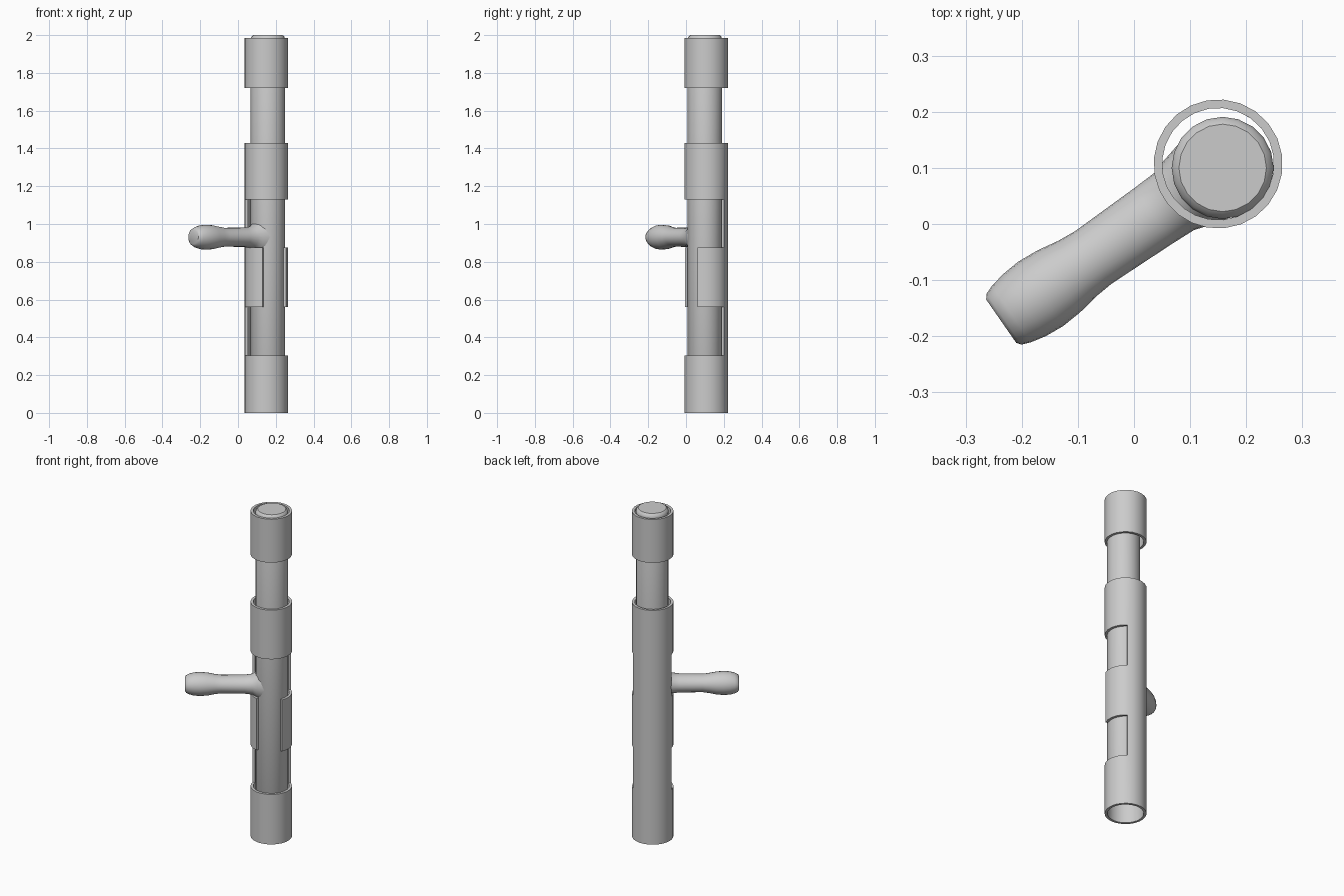
import bpy, math
from mathutils import Vector

if "Cube" in bpy.data.objects:
    bpy.data.objects.remove(bpy.data.objects["Cube"])


def make(name, verts, faces, angle=35):
    me = bpy.data.meshes.new(name)
    me.from_pydata(verts, [], faces)
    me.validate()
    ob = bpy.data.objects.new(name, me)
    bpy.context.collection.objects.link(ob)
    bpy.ops.object.select_all(action='DESELECT')
    ob.select_set(True)
    bpy.context.view_layer.objects.active = ob
    bpy.ops.object.shade_smooth_by_angle(angle=math.radians(angle))
    return ob


def loft(name, origin, axis, side, rings, n):
    """Elliptical rings (distance, half width, half height) joined along an axis."""
    origin, axis, side = Vector(origin), Vector(axis), Vector(side)
    up = axis.cross(side)
    verts = [origin + axis * d + side * a * math.cos(2 * math.pi * i / n)
             + up * b * math.sin(2 * math.pi * i / n)
             for d, a, b in rings for i in range(n)]
    faces = [(k * n + i, k * n + (i + 1) % n, (k + 1) * n + (i + 1) % n, (k + 1) * n + i)
             for k in range(len(rings) - 1) for i in range(n)]
    faces.append(tuple(reversed(range(n))))
    faces.append(tuple(range((len(rings) - 1) * n, len(rings) * n)))
    return make(name, verts, faces)


# Wall angles of the barrel, with exact breaks at the slot edges
ANGLES = []
for a0, a1, count in ((55, 190, 9), (190, 260, 5), (260, 336, 5), (336, 415, 5)):
    ANGLES += [a0 + (a1 - a0) * i / count for i in range(count)]
CX, CY, R, WALL = 0.15, 0.107, 0.115, 0.015


def barrel(name, levels, open_ranges):
    """Thin tube; open_ranges[k] is the angular range cut away in band k."""
    n = len(ANGLES)
    verts = [(CX + R * math.cos(math.radians(a)), CY + R * math.sin(math.radians(a)), z)
             for z in levels for a in ANGLES]
    faces = []
    for k, gap in enumerate(open_ranges):
        for i, a in enumerate(ANGLES):
            if gap and gap[0] - 0.1 <= a < gap[1] - 0.1:
                continue
            j = (i + 1) % n
            faces.append((k * n + i, k * n + j, (k + 1) * n + j, (k + 1) * n + i))
    ob = make(name, verts, faces)
    m = ob.modifiers.new("wall", 'SOLIDIFY')
    m.thickness, m.offset, m.use_even_offset = WALL, -1, True
    # shade after the wall so the rims stay crisp
    bpy.ops.object.modifier_apply(modifier="wall")
    bpy.ops.object.shade_smooth_by_angle(angle=math.radians(35))
    return ob


# Slotted bolt housing and the separate catch ring above it
wide, narrow = (190, 415), (260, 336)
barrel("bolt_housing", [0, 0.305, 0.56, 0.875, 1.13, 1.43], [None, wide, narrow, wide, None])
barrel("catch_ring", [1.72, 1.985], [None])

# Sliding bolt rod with softened ends
BX, BY, BR = 0.158, 0.1, 0.091
rod = [(0.2, 0.078, 0.078), (0.206, 0.086, 0.086), (0.216, BR, BR),
       (1.98, BR, BR), (1.992, 0.087, 0.087), (2.0, 0.078, 0.078)]
loft("bolt_rod", (BX, BY, 0), (0, 0, 1), (1, 0, 0), rod, 20)

# Handle with a flared root and a swollen grip
t = math.radians(214.7)
handle = [(0.04, 0.08, 0.1), (0.08, 0.07, 0.08), (0.105, 0.062, 0.058), (0.15, 0.06, 0.051),
          (0.28, 0.057, 0.05), (0.315, 0.06, 0.055), (0.355, 0.067, 0.063),
          (0.395, 0.07, 0.066), (0.43, 0.067, 0.064), (0.458, 0.061, 0.056),
          (0.474, 0.055, 0.047), (0.48, 0.047, 0.037)]
loft("bolt_handle", (BX, BY, 0.93), (math.cos(t), math.sin(t), 0),
     (-math.sin(t), math.cos(t), 0), handle, 24)
